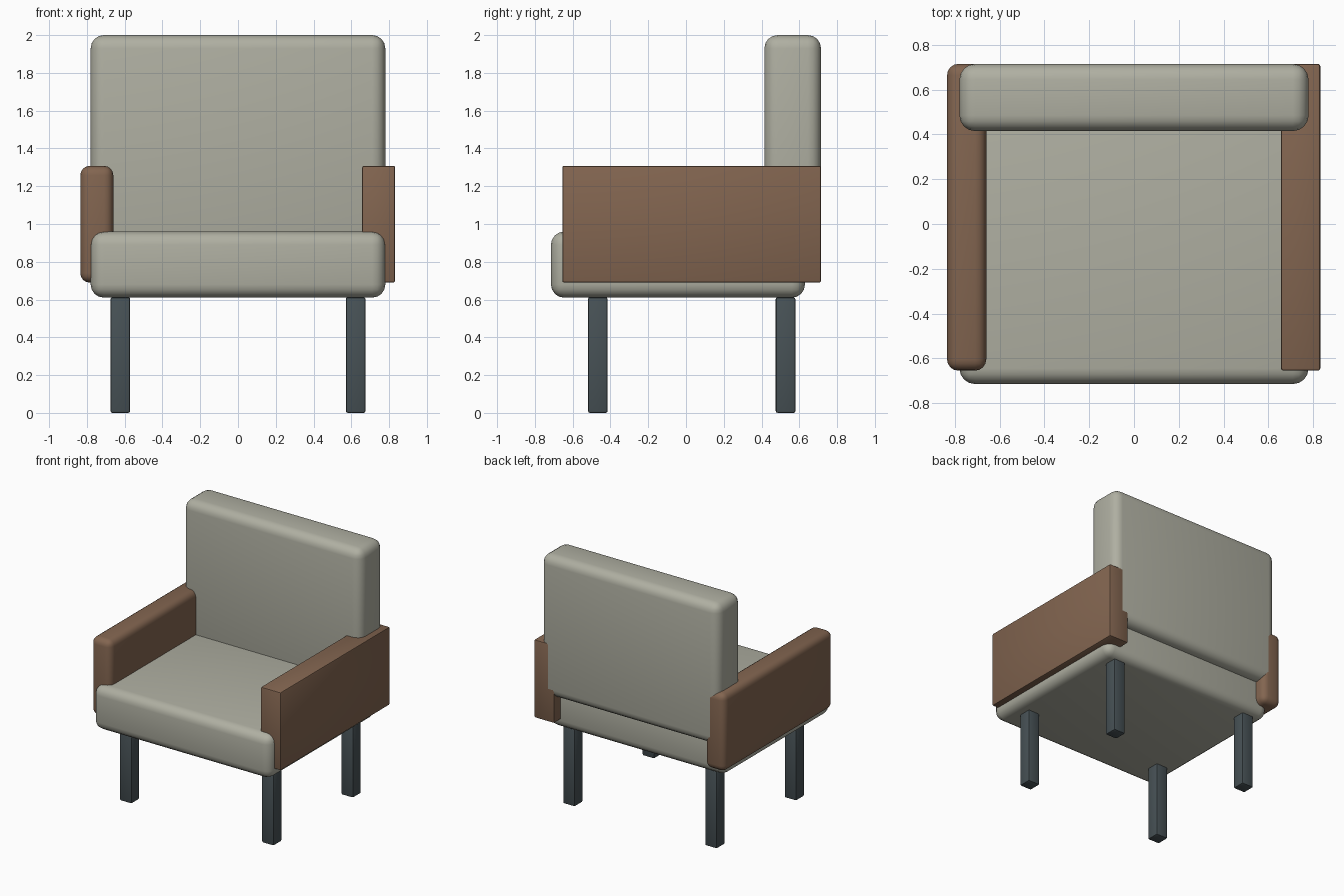
import bpy
import math

if "Cube" in bpy.data.objects:
    bpy.data.objects.remove(bpy.data.objects["Cube"])


def make_material(name, rgb):
    mat = bpy.data.materials.new(name)
    mat.diffuse_color = (*rgb, 1.0)
    mat.use_nodes = True
    mat.node_tree.nodes["Principled BSDF"].inputs["Base Color"].default_value = mat.diffuse_color
    return mat


fabric = make_material("grey_fabric", (0.43, 0.43, 0.36))
wood = make_material("brown_wood", (0.225, 0.130, 0.080))
metal = make_material("dark_steel", (0.063, 0.083, 0.092))


def rounded_box(name, low, high, radius, segments, mat):
    """Box between two corners with rounded edges."""
    centre = [(a + b) / 2 for a, b in zip(low, high)]
    size = [b - a for a, b in zip(low, high)]
    bpy.ops.mesh.primitive_cube_add(size=1, location=centre)
    obj = bpy.context.object
    obj.name = name
    obj.scale = size
    bpy.ops.object.transform_apply(location=False, rotation=False, scale=True)
    bevel = obj.modifiers.new("rounded_edges", 'BEVEL')
    bevel.width = radius
    bevel.segments = segments
    bpy.ops.object.modifier_apply(modifier=bevel.name)
    bpy.ops.object.shade_smooth_by_angle(angle=math.radians(35))
    obj.data.materials.append(mat)
    return obj


# Cushions
rounded_box("seat", (-0.78, -0.715, 0.61), (0.78, 0.63, 0.96), 0.07, 4, fabric)
rounded_box("backrest", (-0.78, 0.415, 0.88), (0.78, 0.715, 2.0), 0.07, 4, fabric)

# Armrests: one softly rounded, one crisp
rounded_box("left_armrest", (-0.835, -0.655, 0.69), (-0.66, 0.715, 1.308), 0.05, 4, wood)
rounded_box("right_armrest", (0.657, -0.655, 0.69), (0.832, 0.715, 1.308), 0.01, 2, wood)

# Legs
half = 0.052
for side, x in (("left", -0.623), ("right", 0.623)):
    for end, y in (("front", -0.467), ("back", 0.527)):
        rounded_box(f"{end}_{side}_leg", (x - half, y - half, 0.0),
                    (x + half, y + half, 0.612), 0.01, 2, metal)
